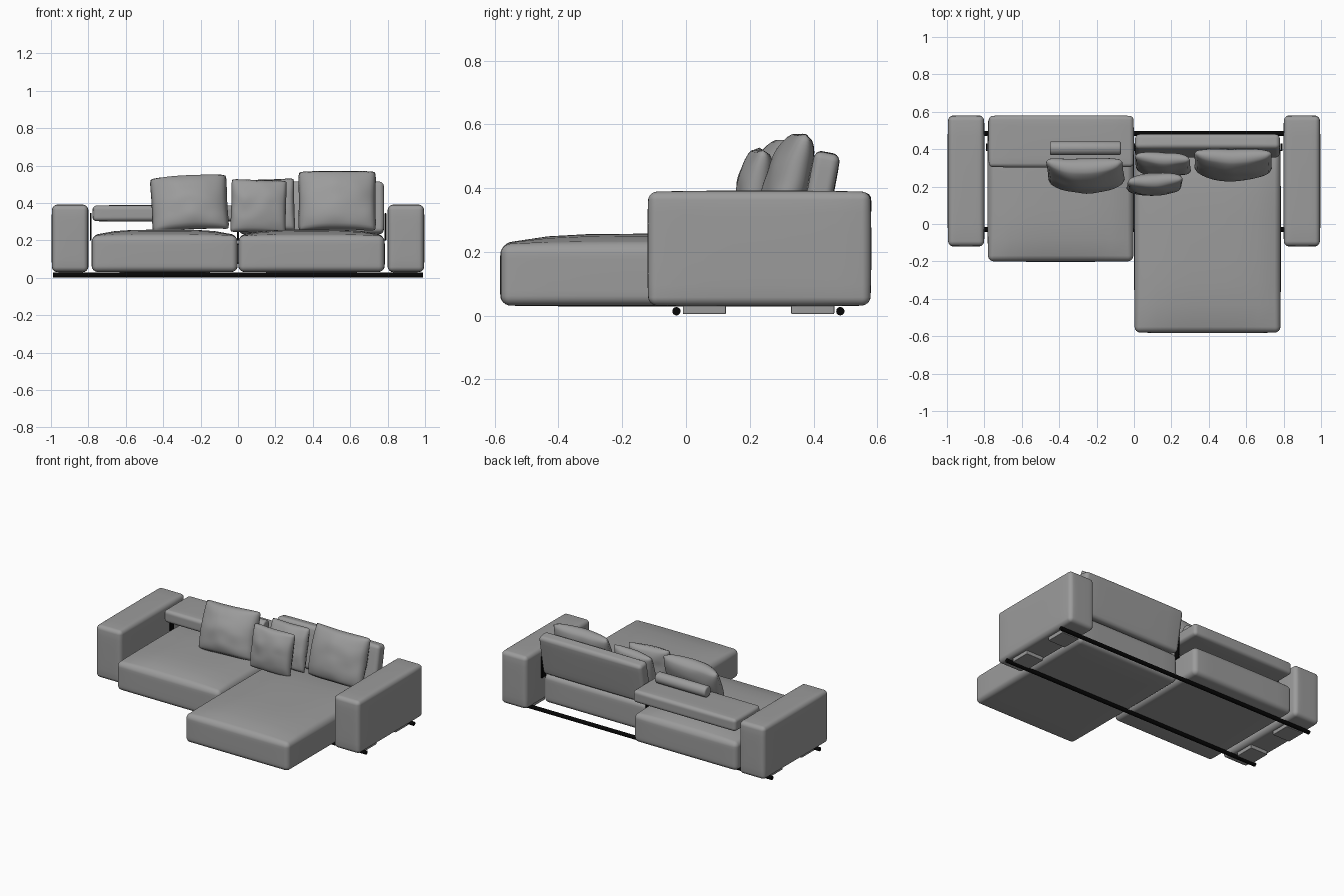
import bpy, bmesh, math
from mathutils import Vector, noise

if "Cube" in bpy.data.objects:
    bpy.data.objects.remove(bpy.data.objects["Cube"])


def colour(name, value):
    m = bpy.data.materials.new(name)
    m.diffuse_color = (value, value, value, 1)
    m.use_nodes = True
    m.node_tree.nodes["Principled BSDF"].inputs["Base Color"].default_value = m.diffuse_color
    return m


black = colour("black_metal", 0.002)
grey = colour("grey_fabric", 0.33)


def finish(name, bm, loc=(0, 0, 0), rot=(0, 0, 0), mat=grey):
    bmesh.ops.recalc_face_normals(bm, faces=bm.faces)
    for f in bm.faces:
        f.smooth = True
    me = bpy.data.meshes.new(name)
    bm.to_mesh(me)
    bm.free()
    ob = bpy.data.objects.new(name, me)
    bpy.context.collection.objects.link(ob)
    ob.location, ob.rotation_euler = loc, rot
    me.materials.append(mat)
    return ob


def soft_box(name, lo, hi, r=0.025, dome=0.0, tilt=0.0, mat=grey, puff=0.0):
    """Rounded box between two corners; the top can swell by dome, the sides by puff."""
    n, k = 14, 3  # segments per side, of which k at each end form the rounding
    lo, hi = Vector(lo), Vector(hi)
    half = (hi - lo) / 2
    bm = bmesh.new()
    bmesh.ops.create_cube(bm, size=2)
    bmesh.ops.subdivide_edges(bm, edges=bm.edges, cuts=n - 1, use_grid_fill=True)
    for v in bm.verts:
        inner, out = Vector(), Vector()
        for a in range(3):
            s = math.copysign(1, v.co[a])
            steps = round(abs(v.co[a]) * n / 2)
            flat = half[a] - r
            inner[a] = s * flat * min(1, steps / (n / 2 - k))
            over = max(0, steps - (n // 2 - k))
            out[a] = s * r * math.tan(math.radians(45 * over / k))
        face = [abs(c) > 0.999 for c in v.co]
        p = inner + out.normalized() * r
        c = [p[a] / half[a] for a in range(3)]
        for a in range(3):
            if face[a]:
                b, d = (a + 1) % 3, (a + 2) % 3
                swell = max(0, 1 - c[b] ** 4) * max(0, 1 - c[d] ** 4)
                p[a] += math.copysign(puff * swell, c[a])
                if a == 2 and c[a] > 0:
                    p[a] += dome * swell
        v.co = p
    return finish(name, bm, (lo + hi) / 2, (tilt, 0, 0), mat)


def cushion(name, loc, w, h, t, tilt, roll=0, yaw=0, bend=0.0):
    """Stuffed pillow: two swollen sheets joined along a pinched seam."""
    bm = bmesh.new()
    for s in (-1, 1):
        g = bmesh.ops.create_grid(bm, x_segments=28, y_segments=28, size=1)
        for v in g["verts"]:
            u, q = v.co.x, v.co.y
            body = max(0, (1 - u * u) * (1 - q * q)) ** 0.4
            wob = noise.noise(Vector((u * 1.8, q * 1.8, loc[0] * 9))) * 0.008
            corner = 0.04 * (u * q) ** 8
            v.co = (u * w / 2 * (1 - 0.025 * (1 - q * q) - corner),
                    s * t / 2 * body + bend * u * u + wob,
                    q * h / 2 * (1 - 0.025 * (1 - u * u) - corner))
    bmesh.ops.remove_doubles(bm, verts=bm.verts, dist=0.0005)
    return finish(name, bm, loc, [math.radians(a) for a in (-tilt, roll, yaw)])


def rod(name, loc, radius, length, mat=grey, bevel=0.0):
    """Round bar along x."""
    bm = bmesh.new()
    bmesh.ops.create_cone(bm, cap_ends=True, segments=24, radius1=radius,
                          radius2=radius, depth=length)
    if bevel:
        rim = [e for e in bm.edges if abs(e.verts[0].co.z - e.verts[1].co.z) < 1e-5]
        bmesh.ops.bevel(bm, geom=rim, offset=bevel, segments=3, profile=0.5, affect='EDGES')
    ob = finish(name, bm, loc, (0, math.pi / 2, 0), mat)
    bpy.context.view_layer.objects.active = ob
    ob.select_set(True)
    bpy.ops.object.shade_smooth_by_angle(angle=math.radians(40))
    ob.select_set(False)
    return ob


# Armrests with their foot pads
for side, s in (("left", -1), ("right", 1)):
    x0, x1 = sorted((s * 0.802, s * 0.993))
    soft_box(side + "_armrest", (x0, -0.117, 0.033), (x1, 0.577, 0.388), r=0.025, puff=0.004)
    for k, y0, y1 in (("front", -0.01, 0.125), ("back", 0.33, 0.465)):
        soft_box(f"{side}_{k}_foot", (s * 0.895 - 0.065, y0, 0.005),
                 (s * 0.895 + 0.065, y1, 0.04), r=0.004)

# Seats: square one on the left, long lounge on the right
soft_box("left_seat", (-0.78, -0.199, 0.032), (-0.004, 0.573, 0.224), r=0.03, dome=0.03, puff=0.003)
soft_box("lounge_seat", (0.004, -0.58, 0.032), (0.782, 0.42, 0.224), r=0.03, dome=0.03, puff=0.003)

# Backrests: left folded flat, right upright and leaning back
soft_box("left_backrest", (-0.775, 0.305, 0.303), (-0.004, 0.578, 0.386), r=0.02, puff=0.003)
soft_box("right_backrest", (0.008, 0.378, 0.235), (0.778, 0.458, 0.512), r=0.022,
         tilt=math.radians(-11), puff=0.003)

# Metal rails and backrest brackets
for k, y in (("front", -0.03), ("back", 0.484)):
    rod(k + "_rail", (0, y, 0.014), 0.013, 1.98, black)
for i, x in enumerate((-0.787, 0.0, 0.788)):
    soft_box(f"bracket_{i + 1}", (x - 0.005, 0.39, 0.2), (x + 0.005, 0.43, 0.345),
             r=0.002, mat=black)

# Bolster and loose cushions
rod("bolster", (-0.26, 0.405, 0.427), 0.037, 0.38, bevel=0.01)
cushion("left_cushion", (-0.26, 0.255, 0.405), 0.415, 0.315, 0.15, 21, roll=-3, bend=0.03)
cushion("small_front_cushion", (0.11, 0.213, 0.382), 0.30, 0.29, 0.115, 8, roll=2, yaw=3)
cushion("small_back_cushion", (0.155, 0.32, 0.388), 0.30, 0.29, 0.11, 14, roll=-2, yaw=-3)
cushion("right_cushion", (0.53, 0.315, 0.415), 0.42, 0.335, 0.14, 17, bend=0.02)
